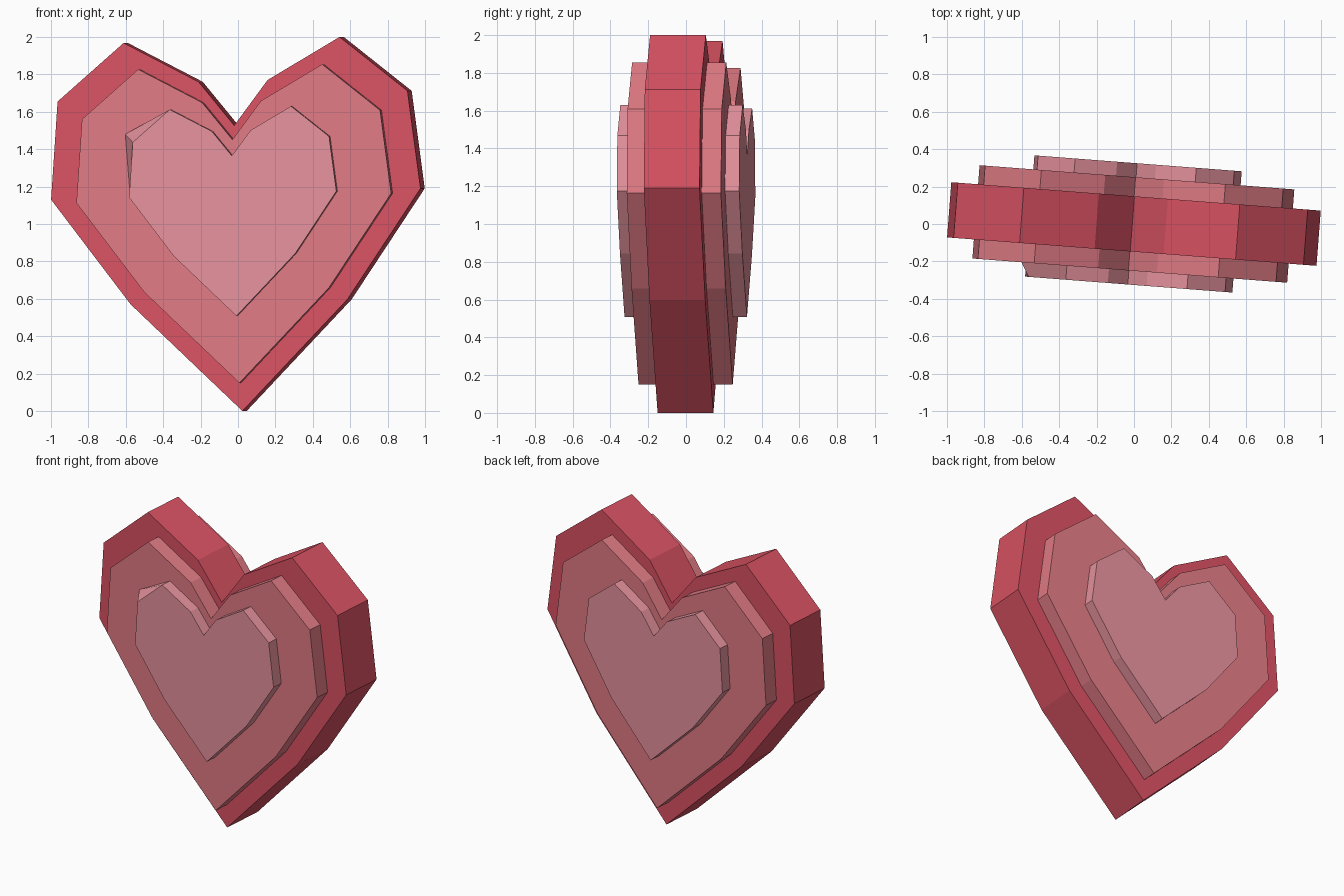
import bpy
import bmesh
import math

if "Cube" in bpy.data.objects:
    bpy.data.objects.remove(bpy.data.objects["Cube"])

YAW = math.radians(-4.4)

# Slightly lopsided heart outline, counter-clockwise seen from the front (x, z)
HEART = [(0.035, 0.0), (0.598, 0.597), (0.99, 1.19), (0.92, 1.712),
         (0.556, 2.0), (0.17, 1.77), (-0.009, 1.527), (-0.2, 1.76),
         (-0.602, 1.968), (-0.956, 1.655), (-0.991, 1.13), (-0.565, 0.571)]


def material(name, rgb):
    mat = bpy.data.materials.new(name)
    mat.diffuse_color = (*rgb, 1.0)
    mat.use_nodes = True
    mat.node_tree.nodes["Principled BSDF"].inputs["Base Color"].default_value = mat.diffuse_color
    return mat


def heart_layer(name, scale, lift, depths, mat, nudges=None):
    """Loft scaled heart outlines through the given depths and cap both ends."""
    nudges = nudges or {}
    bm = bmesh.new()
    rings = []
    for k, d in enumerate(depths):
        ring = []
        for i, (x, z) in enumerate(HEART):
            px, pz = x * scale - 0.003 * (scale < 1), z * scale + lift
            px, pz = nudges.get((k, i), (px, pz))
            ring.append(bm.verts.new((px, d, pz)))
        rings.append(ring)
    n = len(HEART)
    for a, b in zip(rings, rings[1:]):
        for i in range(n):
            j = (i + 1) % n
            bm.faces.new((a[i], b[i], b[j], a[j]))
    bm.faces.new(rings[0])
    bm.faces.new(rings[-1][::-1])
    bmesh.ops.recalc_face_normals(bm, faces=bm.faces)
    mesh = bpy.data.meshes.new(name)
    bm.to_mesh(mesh)
    bm.free()
    mesh.materials.append(mat)
    obj = bpy.data.objects.new(name, mesh)
    obj.rotation_euler.z = YAW
    bpy.context.collection.objects.link(obj)
    return obj


# Thick outer heart
heart_layer("outer_heart", 1.0, 0.0, (-0.148, 0.148),
            material("red", (0.70, 0.085, 0.125)))

# Middle heart, raised on both faces
heart_layer("middle_heart", 0.852, 0.15, (-0.25, 0.25),
            material("rose", (0.76, 0.20, 0.235)))

# Inner heart, with one front base corner pulled outwards
heart_layer("inner_heart", 0.561, 0.508, (-0.325, -0.249, 0.245, 0.325),
            material("pink", (0.80, 0.29, 0.34)),
            nudges={(1, 9): (-0.586, 1.48)})
